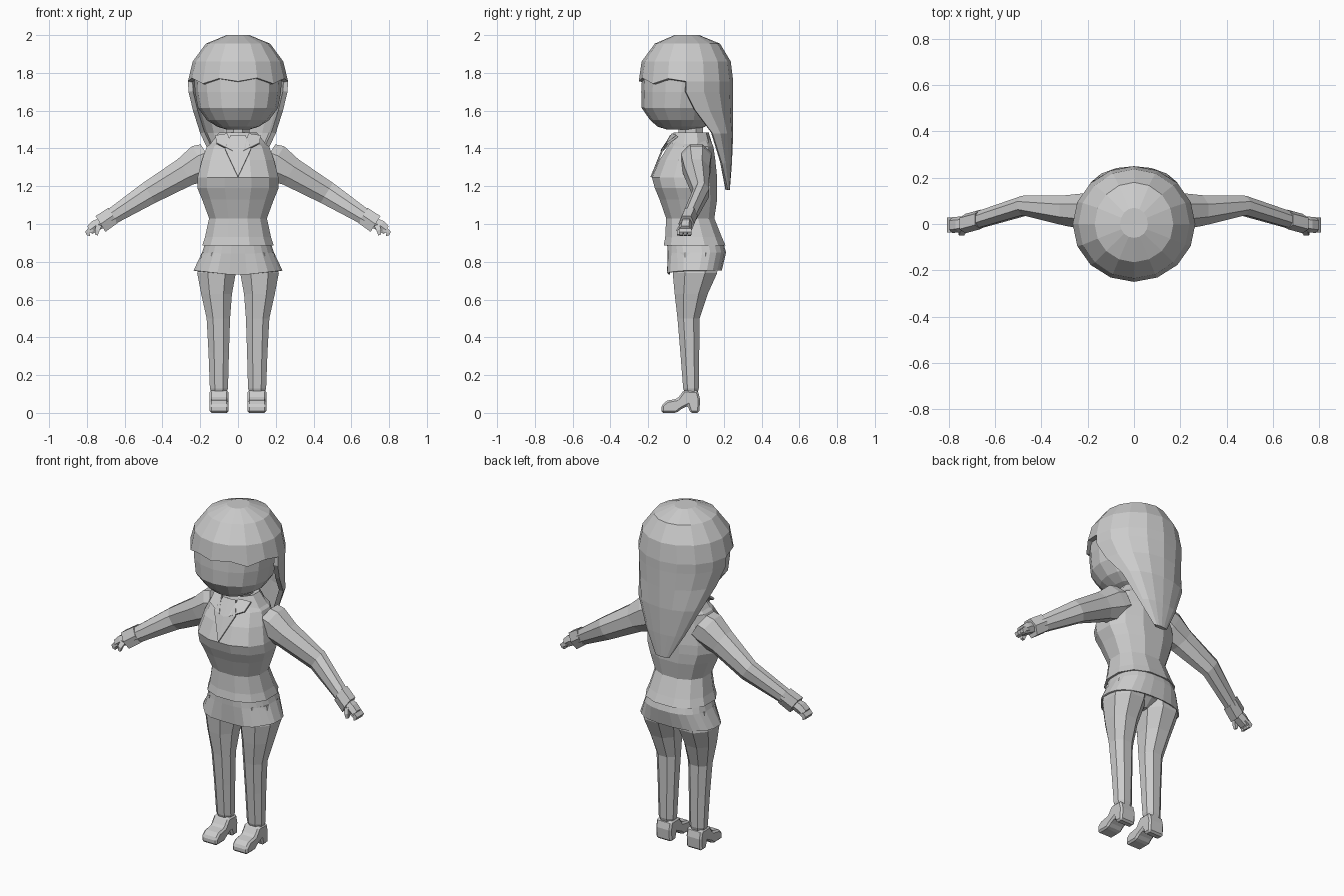
import bpy, bmesh, math
from mathutils import Vector

if "Cube" in bpy.data.objects:
    bpy.data.objects.remove(bpy.data.objects["Cube"])

grey = bpy.data.materials.new("plain_grey")
grey.diffuse_color = (0.6, 0.6, 0.6, 1)
grey.use_nodes = True
grey.node_tree.nodes["Principled BSDF"].inputs["Base Color"].default_value = grey.diffuse_color


def make(name, verts, faces, mirror=False, thick=0.0, bevel=0.0):
    """Flat-shaded object, optionally thickened, bevelled and mirrored in x."""
    me = bpy.data.meshes.new(name)
    me.from_pydata([tuple(v) for v in verts], [], faces)
    bm = bmesh.new()
    bm.from_mesh(me)
    bmesh.ops.remove_doubles(bm, verts=bm.verts, dist=0.0005)
    bmesh.ops.recalc_face_normals(bm, faces=bm.faces)
    bm.to_mesh(me)
    bm.free()
    me.materials.append(grey)
    ob = bpy.data.objects.new(name, me)
    bpy.context.collection.objects.link(ob)
    if thick:
        m = ob.modifiers.new("thickness", 'SOLIDIFY')
        m.thickness, m.offset = thick, -1
    if bevel:
        m = ob.modifiers.new("bevel", 'BEVEL')
        m.width, m.segments = bevel, 1
    if mirror:
        ob.modifiers.new("mirror", 'MIRROR')
    return ob


def loft(name, rings, caps=True, **kw):
    """Skin a list of closed rings with equal point counts."""
    n = len(rings[0])
    verts = [p for r in rings for p in r]
    faces = [(k * n + i, k * n + (i + 1) % n, (k + 1) * n + (i + 1) % n, (k + 1) * n + i)
             for k in range(len(rings) - 1) for i in range(n)]
    if caps:
        faces += [tuple(range(n)), tuple(range(len(verts) - n, len(verts)))]
    return make(name, verts, faces, **kw)


def section(c, u, v, n, power=1.0, phase=0.5):
    """Rounded ring about c with half axes u and v."""
    c, u, v = Vector(c), Vector(u), Vector(v)
    k = math.cos(math.pi / n) if phase else 1.0
    pts = []
    for i in range(n):
        a = math.tau * (i + phase) / n
        s, t = [math.copysign(min(1, abs(f) / k) ** power, f) if abs(f) > 1e-6 else 0
                for f in (math.cos(a), math.sin(a))]
        pts.append(c + u * s + v * t)
    return pts


def level(z, x0, x1, y0, y1, n, power=1.0, phase=0.5):
    return section(((x0 + x1) / 2, (y0 + y1) / 2, z), ((x1 - x0) / 2, 0, 0),
                   (0, (y1 - y0) / 2, 0), n, power, phase)


# Head and neck
loft("head", [level(z, -w, w, f, b, 16, 0.95, 0) for z, w, f, b in (
    (1.50, .06, -.10, .06), (1.515, .11, -.15, .10), (1.55, .165, -.19, .14),
    (1.615, .212, -.235, .17), (1.70, .228, -.237, .19), (1.79, .232, -.232, .19))])
loft("neck", [level(z, -.06, .06, -.04, .09, 8) for z in (1.38, 1.53)])

# Hair: full rings for the cap, then half rings that taper to a point at the back
HALF = 8
verts = []
cap = ((2.0, .06, -.06, .07), (1.955, .17, -.165, .18), (1.86, .24, -.235, .237),
       (1.755, .265, -.25, .25))
for k, (z, w, f, b) in enumerate(cap):
    for i in range(2 * HALF):
        a = math.pi * i / HALF
        y = math.sin(a)
        jag = (0, 0.018, -0.012, 0.015)[i % 4] if k == 3 and y < -0.2 else 0
        verts.append((w * math.cos(a), y * (b if y > 0 else -f), z + jag))
N = 2 * HALF
faces = [tuple(range(N))]
faces += [(k * N + i, k * N + (i + 1) % N, (k + 1) * N + (i + 1) % N, (k + 1) * N + i)
          for k in range(3) for i in range(N)]
prev = 3 * N
for z, w, edge, b in ((1.70, .262, .0, .25), (1.60, .238, .05, .25), (1.48, .20, .14, .25),
                      (1.32, .125, .19, .243), (1.18, .045, .222, .232)):
    start = len(verts)
    for i in range(HALF + 1):
        a = math.pi * i / HALF
        verts.append((w * math.cos(a), edge + (b - edge) * math.sin(a), z))
    faces += [(prev + i, prev + i + 1, start + i + 1, start + i) for i in range(HALF)]
    prev = start
make("hair", verts, faces, thick=0.025)

# Jacket body
loft("jacket", [level(z, -w, w, f, b, 12, 0.85) for z, w, f, b in (
    (.885, .19, -.118, .21), (.93, .175, -.11, .19), (1.03, .153, -.105, .15),
    (1.13, .19, -.14, .165), (1.19, .215, -.165, .165), (1.245, .215, -.18, .165),
    (1.34, .19, -.14, .155), (1.41, .165, -.095, .145), (1.465, .09, -.06, .12))])

# Collar: raised band, V panel and two lapel flaps
loft("collar_band", [level(z, -w, w, f, b, 10) for z, w, f, b in (
    (1.42, .15, -.09, .14), (1.485, .10, -.065, .12), (1.475, .07, -.045, .10))], caps=False)
make("shirt_panel", [(0, -.188, 1.25), (.07, -.125, 1.40), (.04, -.08, 1.47), (0, -.085, 1.47),
                     (0, -.135, 1.38)], [(0, 1, 4), (1, 2, 3, 4)], mirror=True, thick=0.008)
make("lapel", [(.03, -.135, 1.39), (.115, -.105, 1.43), (.12, -.05, 1.47), (.055, -.075, 1.48)],
     [(0, 1, 2, 3)], mirror=True, thick=0.012)

# Skirt with stepped pleats at the front
rings = []
for z, w, f, b, pleat in ((.91, .17, -.10, .195, 0), (.85, .19, -.103, .212, .3),
                          (.755, .235, -.108, .19, 1)):
    ring = level(z, -w, w, f, b, 24, 0.8)
    for i, p in enumerate(ring):
        if p.y < 0.0 and i % 4 in (1, 2):
            p.y += 0.016 * pleat
        if p.y < 0:
            p.z -= 0.028 * pleat * (1 - abs(p.x) / .24)
    rings.append(ring)
loft("skirt", rings, caps=False, thick=0.008)
loft("pelvis", [level(z, -w, w, f, b, 10) for z, w, f, b in (
    (.735, .05, -.03, .10), (.78, .15, -.06, .15), (.87, .16, -.08, .17))])

# Legs
loft("leg", [level(z, a, b, f, r, 8, 0.9) for z, a, b, f, r in (
    (.11, .06, .143, -.008, .062), (.13, .053, .149, -.015, .068), (.32, .048, .156, -.03, .07),
    (.50, .042, .166, -.045, .072), (.63, .032, .195, -.06, .115), (.74, .012, .216, -.07, .165),
    (.85, .0, .19, -.07, .17))], mirror=True)

# Heeled shoes: side profile extruded across the foot
side = [(-.13, 0), (-.13, .04), (-.10, .065), (-.045, .075), (-.012, .12), (.063, .118),
        (.075, .07), (.07, 0), (.022, 0), (.01, .038), (-.025, .02), (-.05, 0)]
n = len(side)
verts = [(x, y, z) for x in (.05, .15) for y, z in side]
faces = [tuple(range(n)), tuple(range(n, 2 * n))]
faces += [(i, (i + 1) % n, n + (i + 1) % n, n + i) for i in range(n)]
make("shoe", verts, faces, mirror=True, bevel=0.01)


# Arms, cuffs and hands: rings perpendicular to the sloping arm
def limb(name, stations, sides, axis=(.53, 0, .85)):
    loft(name, [section(c, Vector(axis) * a, (0, b, 0), sides) for c, a, b in stations],
         mirror=True)


limb("sleeve", (((.15, .055, 1.345), .09, .08), ((.19, .055, 1.325), .102, .078),
                ((.28, .058, 1.275), .078, .066), ((.47, .08, 1.165), .062, .042),
                ((.68, .015, 1.032), .042, .036)), 8)
limb("cuff", (((.662, .02, 1.045), .047, .042), ((.728, .002, 1.0), .049, .042)), 6)
limb("hand", (((.71, .005, 1.012), .028, .028), ((.755, -.002, .99), .03, .034),
              ((.785, -.005, .968), .024, .034)), 6)
for i in range(3):
    y = .018 - .022 * i
    limb("finger_%d" % (i + 1), (((.775, y, .972), .018, .011), ((.797, y, .955), .013, .011),
                                 ((.792, y, .938), .009, .009)), 4, (.9, 0, .3))
limb("thumb", (((.735, -.02, .995), .015, .012), ((.745, -.038, .968), .013, .011),
               ((.75, -.04, .942), .008, .008)), 4, (.9, 0, .3))
